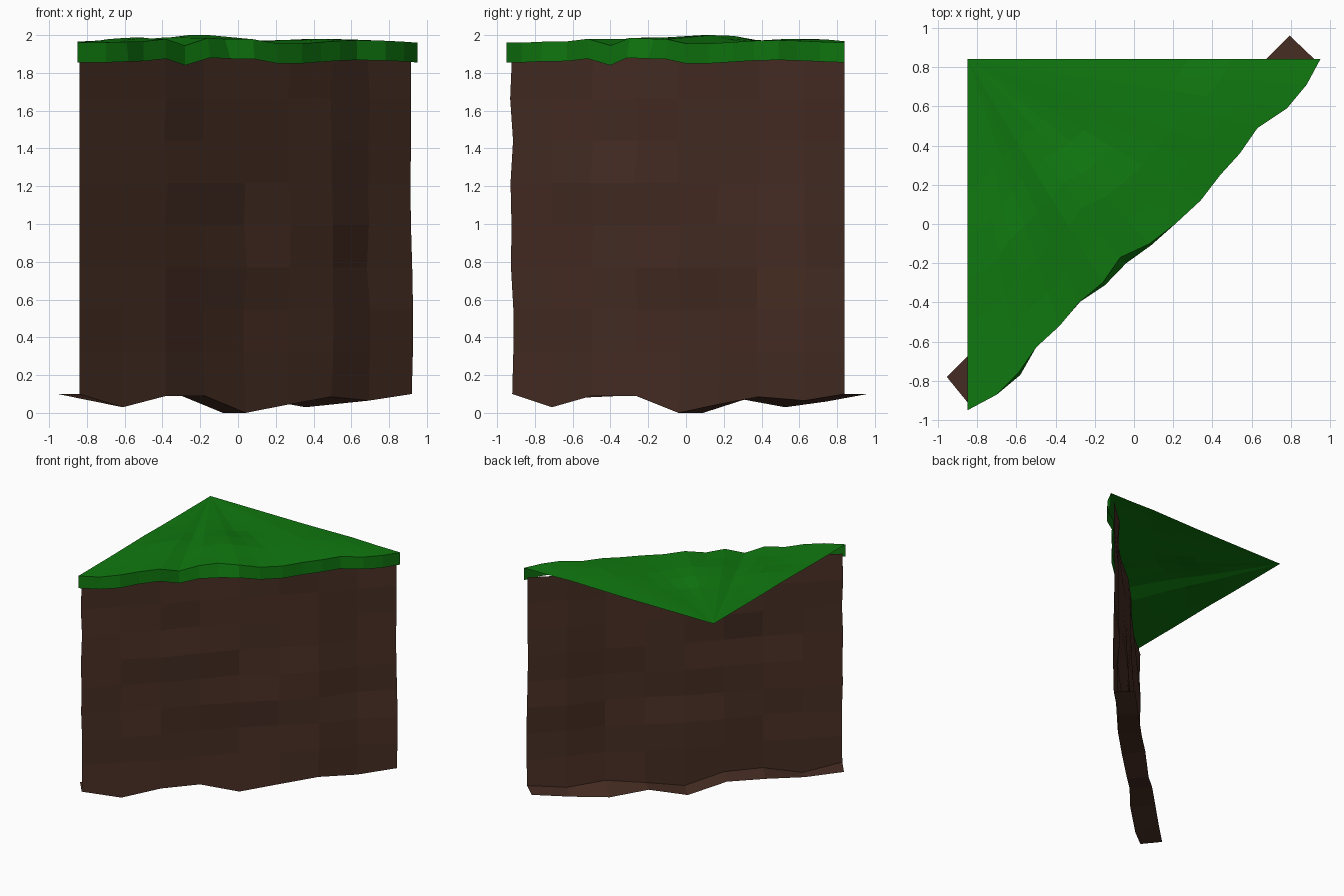
import bpy, math, random
from mathutils import Vector

if "Cube" in bpy.data.objects:
    bpy.data.objects.remove(bpy.data.objects["Cube"])

random.seed(4)


def material(name, rgb):
    m = bpy.data.materials.new(name)
    m.diffuse_color = (*rgb, 1)
    m.use_nodes = True
    m.node_tree.nodes["Principled BSDF"].inputs["Base Color"].default_value = m.diffuse_color
    return m


def sheet(name, rows, mat):
    """Flat-shaded quad sheet from equally long rows of points."""
    n = len(rows[0])
    verts = [p for r in rows for p in r]
    faces = [(j * n + i, j * n + i + 1, (j + 1) * n + i + 1, (j + 1) * n + i)
             for j in range(len(rows) - 1) for i in range(n - 1)]
    me = bpy.data.meshes.new(name)
    me.from_pydata(verts, [], faces)
    me.materials.append(mat)
    ob = bpy.data.objects.new(name, me)
    bpy.context.collection.objects.link(ob)
    return ob


grass = material("grass green", (0.005, 0.19, 0.005))
earth = material("earth brown", (0.066, 0.028, 0.018))

# Earth wall: diagonal 8 x 8 sheet with small bumps and a ragged bottom edge
front_z = [.10, .03, .09, .09, .0, .045, .085, .065, .10]
back_z = [.10, .08, .09, .09, .0, .07, .03, .06, .10]
shift = [0, .01, .02, .005, .0, .01, .015, -.008, 0]


def wall_point(i, z, d):
    x, y = -.84 + .22 * i, -.92 + .22 * i
    dx = 0 if i == 0 else d     # ends stay on the tile borders
    dy = 0 if i == 8 else d
    return (x + dx, y - dy, z)


bottom = [wall_point(i, front_z[i], shift[i]) for i in range(9)]
lip = [(-.954 + .2185 * i, -.78 + .2175 * i, back_z[i]) for i in range(9)]
rows = [lip, bottom]
for r in range(1, 9):
    rows.append([wall_point(i, .1 + .2235 * r, shift[i] + random.uniform(-.011, .011))
                 for i in range(9)])
sheet("earth_wall", rows, earth)

# Grass: uneven front edge, hanging rim, and top sheet running to the back corner
edge = [Vector(p) for p in (
    (-.85, -.95, 1.96), (-.70, -.87, 1.96), (-.59, -.76, 1.965), (-.50, -.63, 1.967),
    (-.38, -.52, 1.98), (-.28, -.40, 1.945), (-.16, -.30, 1.985), (-.07, -.17, 1.98),
    (.08, -.10, 1.978), (.21, 0, 1.955), (.34, .12, 1.955), (.44, .25, 1.963),
    (.54, .36, 1.97), (.63, .49, 1.973), (.78, .59, 1.97), (.88, .71, 1.965),
    (.95, .84, 1.96))]
tuck = {2: .01, 6: .012, 7: .03, 8: .008}
hem = [p + Vector((tuck.get(i, 0), -tuck.get(i, 0), -.105)) for i, p in enumerate(edge)]
corner = Vector((-.85, .84, 1.962))
bumps = [(-.17, .17, .036), (-.62, -.1, .018), (.45, .68, .014)]


def top_point(p, t):
    q = corner.lerp(p, t)
    if t < 1:
        q.z += sum(h * math.exp(-((q.x - x) ** 2 + (q.y - y) ** 2) / .04)
                   for x, y, h in bumps)
        q.z = min(q.z, 2.0)
    return q


sheet("grass_rim", [hem, edge], grass)
sheet("grass_top", [[top_point(p, k / 8) for p in edge] for k in range(8, 0, -1)], grass)

# Closing fan at the back corner
tip = [top_point(p, 1 / 8) for p in edge]
me = bpy.data.meshes.new("grass_corner")
me.from_pydata([corner] + tip, [], [(0, i + 1, i + 2) for i in range(len(tip) - 1)])
me.materials.append(grass)
bpy.context.collection.objects.link(bpy.data.objects.new("grass_corner", me))
